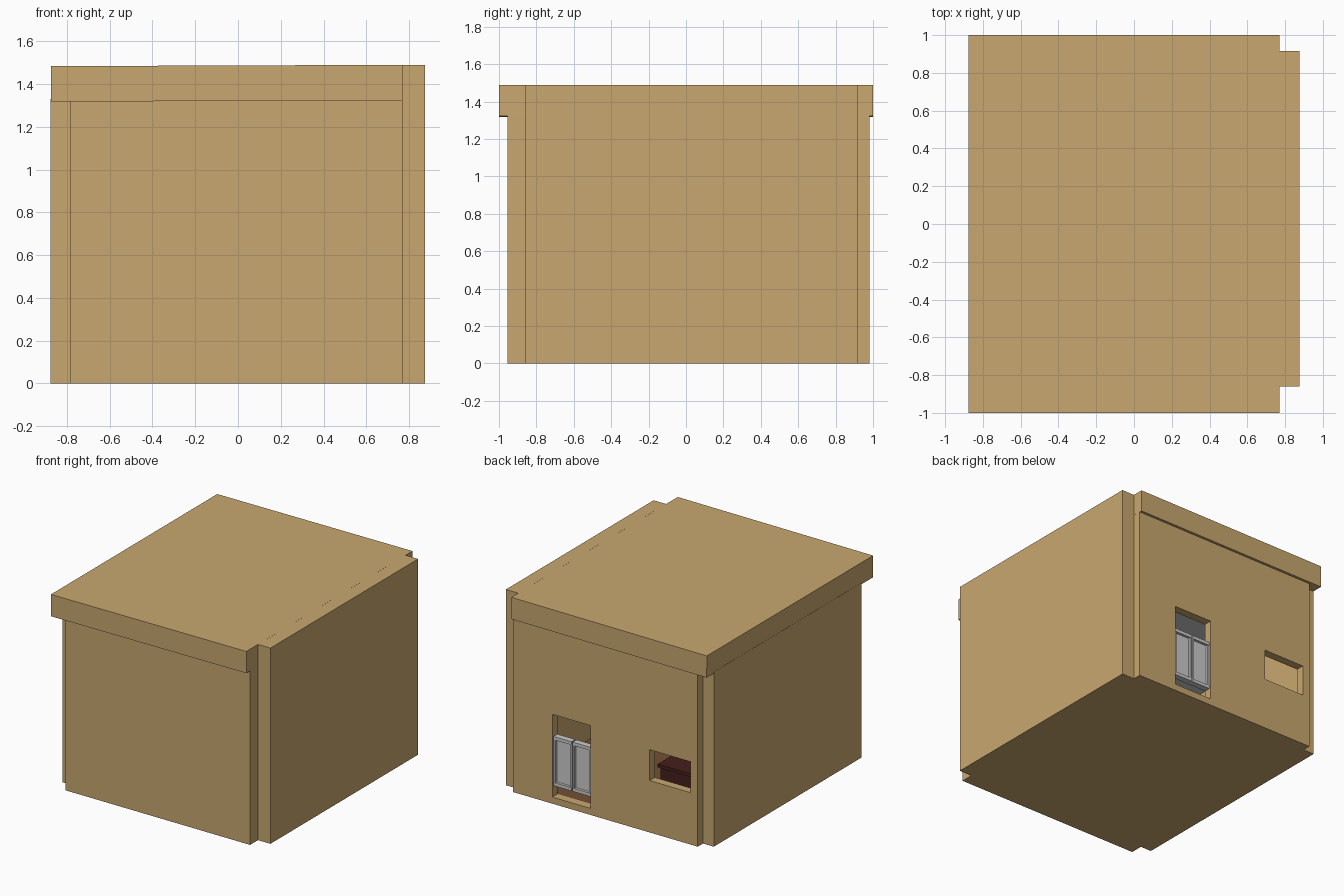
import bpy, math

if "Cube" in bpy.data.objects:
    bpy.data.objects.remove(bpy.data.objects["Cube"])


def material(name, color):
    m = bpy.data.materials.new(name)
    m.diffuse_color = (*color, 1)
    m.use_nodes = True
    m.node_tree.nodes["Principled BSDF"].inputs["Base Color"].default_value = m.diffuse_color
    return m


TAN = material("tan_plaster", (0.58, 0.39, 0.16))
BROWN = material("brown_wood", (0.17, 0.08, 0.035))
MAROON = material("dark_red_wood", (0.06, 0.014, 0.012))


def box(name, x, y, z, mat=None):
    """Box from (min, max) ranges on each axis."""
    bpy.ops.mesh.primitive_cube_add(size=1, location=[(a + b) / 2 for a, b in (x, y, z)])
    o = bpy.context.object
    o.name = name
    o.scale = [b - a for a, b in (x, y, z)]
    bpy.ops.object.transform_apply(location=False, rotation=False, scale=True)
    if mat:
        o.data.materials.append(mat)
    return o


def cut(target, x, y, z):
    """Cut a rectangular opening through the target."""
    cutter = box("cutter", x, y, z)
    cutter.hide_render = True
    mod = target.modifiers.new("opening", "BOOLEAN")
    mod.operation, mod.solver, mod.object = "DIFFERENCE", "EXACT", cutter
    bpy.context.view_layer.objects.active = target
    bpy.ops.object.modifier_apply(modifier=mod.name)
    bpy.data.objects.remove(cutter, do_unlink=True)


# Outer walls
box("right_wall", (0.77, 0.875), (-0.86, 0.917), (0, 1.49), TAN)
box("left_wall", (-0.876, -0.785), (-0.86, 0.917), (0, 1.33), TAN)
box("front_wall", (-0.785, 0.77), (-0.955, -0.86), (0, 1.33), TAN)
back = box("back_wall", (-0.785, 0.77), (0.917, 0.98), (0, 1.33), TAN)

# Doorway and window in the back wall
cut(back, (0.12, 0.44), (0.8, 1.1), (0.05, 0.68))
cut(back, (-0.725, -0.38), (0.8, 1.1), (0.395, 0.63))

# Slightly tilted roof slab
roof = box("roof", (-0.875, 0.77), (-1, 1), (1.321, 1.487), TAN)
roof.rotation_euler.y = -math.atan(0.006 / 1.645)

# Floor, with wooden boards inside, and the upper floor
box("floor_base", (-0.785, 0.77), (-0.86, 0.917), (0, 0.035), TAN)
box("floor_boards", (-0.785, 0.77), (-0.86, 0.917), (0.035, 0.05), BROWN)
box("upper_floor", (-0.785, 0.77), (-0.86, 0.917), (0.95, 0.99))

# Pair of short swing doors: recessed panel in a raised frame
for side, x0 in (("left", 0.125), ("right", 0.285)):
    x1 = x0 + 0.15
    box(f"{side}_door_panel", (x0 + 0.015, x1 - 0.015), (0.938, 0.952), (0.16, 0.485))
    for part, za, zb in (("bottom", 0.135, 0.16), ("top", 0.485, 0.51)):
        box(f"{side}_door_{part}_rail", (x0, x1), (0.925, 0.972), (za, zb))
    for i, xa in enumerate((x0, x1 - 0.015)):
        box(f"{side}_door_stile_{i}", (xa, xa + 0.015), (0.93, 0.967), (0.16, 0.485))

# Dark counter with a raised back, seen through the window
box("counter_body", (-0.70, -0.17), (0.38, 0.55), (0.05, 0.28), MAROON)
box("counter_top", (-0.72, -0.16), (0.36, 0.57), (0.28, 0.305), MAROON)
box("counter_back", (-0.70, -0.19), (0.36, 0.41), (0.305, 0.38), MAROON)
